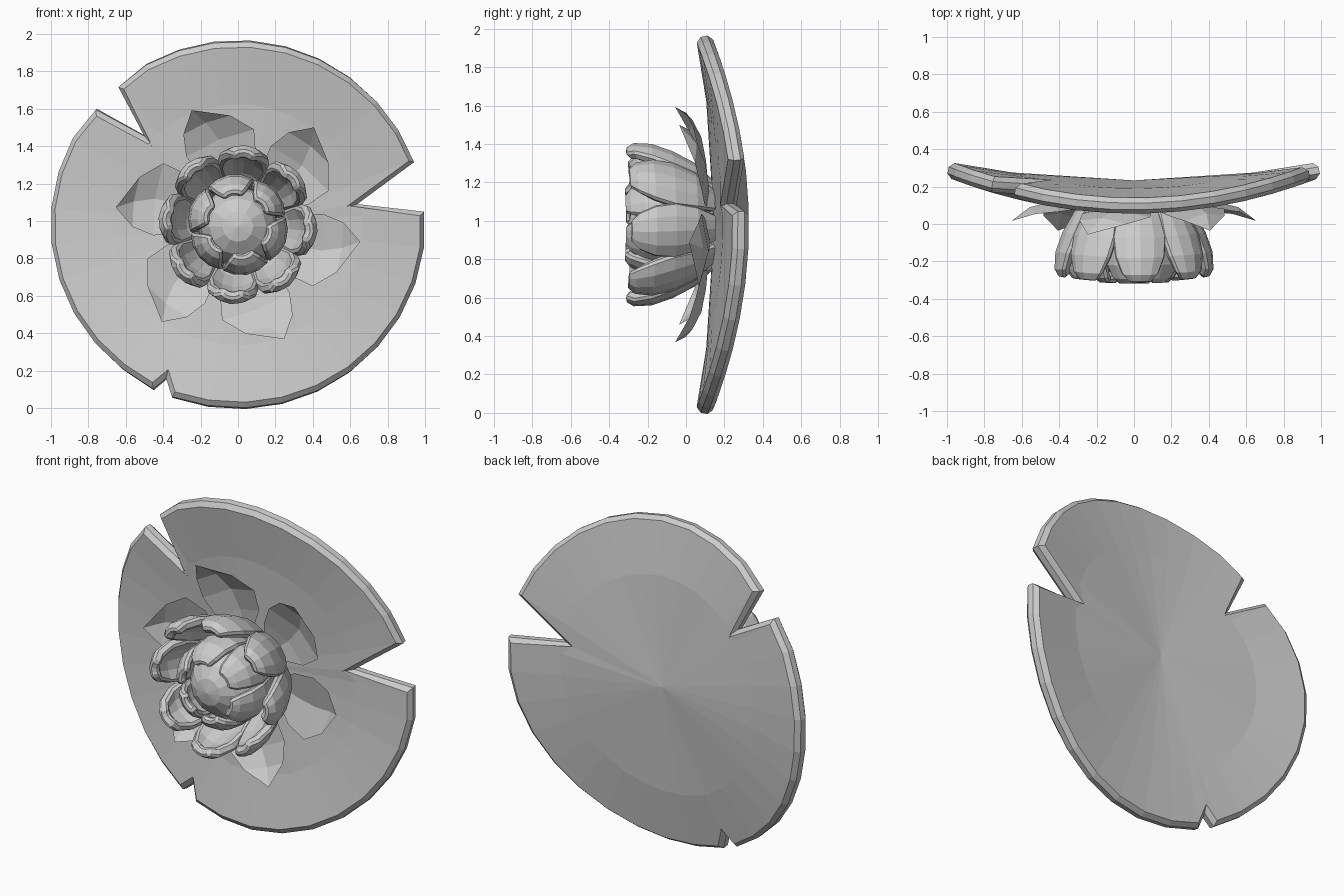
import bpy, bmesh, math
from mathutils import Vector

if "Cube" in bpy.data.objects:
    bpy.data.objects.remove(bpy.data.objects["Cube"])

CZ = 0.98  # height of the flower axis


def saddle(x, y, z):
    """Bend everything the way the pad warps: sides back, top and bottom forward."""
    return Vector((x, y + 0.1 * (x * x - z * z), z + CZ))


def make_object(name, bm):
    mesh = bpy.data.meshes.new(name)
    bm.to_mesh(mesh)
    bm.free()
    ob = bpy.data.objects.new(name, mesh)
    bpy.context.collection.objects.link(ob)
    return ob


def petal(name, angle, rows, cup, cols, thickness=0.0):
    """Petal from rows of (radius, y, width, sideways shift) around the flower axis."""
    a = math.radians(angle)
    bm = bmesh.new()
    grid = []
    for r, y, w, shift in rows:
        line = []
        for i in range(cols + 1):
            s = 2 * i / cols - 1
            t = shift + s * w / 2
            rr = r - cup[0] * s * s * w
            yy = y - cup[1] * s * s * w
            x = rr * math.cos(a) - t * math.sin(a)
            z = rr * math.sin(a) + t * math.cos(a)
            line.append(bm.verts.new(saddle(x, yy, z)))
        grid.append(line)
    for p, q in zip(grid, grid[1:]):
        for i in range(cols):
            bm.faces.new((p[i], p[i + 1], q[i + 1], q[i]))
    bmesh.ops.remove_doubles(bm, verts=bm.verts, dist=1e-4)
    ob = make_object(name, bm)
    if thickness:
        m = ob.modifiers.new("thickness", 'SOLIDIFY')
        m.thickness = thickness
        m.offset = 0
        b = ob.modifiers.new("soft_rim", 'BEVEL')
        b.width = 0.013
        b.segments = 1
        b.limit_method = 'ANGLE'
        b.angle_limit = math.radians(50)
    return ob


# Pad: outline in polar form, with three V notches given as (start, apex, end)
notches = [((4.1, .985), (10, .64), (20, .99)),
           ((130.4, .975), (136, .69), (140.4, .975)),
           ((243.2, .995), (245.4, .913), (249.4, .993))]
outline = []
for k, notch in enumerate(notches):
    outline += notch
    start = notch[2][0]
    end = notches[(k + 1) % 3][0][0] + (360 if k == 2 else 0)
    n = round((end - start) / 11.5)
    for i in range(1, n):
        outline.append((start + (end - start) * i / n, 0.99))

bm = bmesh.new()
layers = []
for side in (-1, 1):
    def pad_vert(r, deg):
        x = r * math.cos(math.radians(deg)) * 1.008
        z = r * math.sin(math.radians(deg)) * 0.993
        n = Vector((-0.2 * x, 1, 0.2 * z)).normalized()
        return bm.verts.new(saddle(x, 0.19, z) + n * 0.043 * side)
    centre = pad_vert(0, 0)
    inner = [pad_vert(min(0.655, r * 0.93), d) for d, r in outline]
    outer = [pad_vert(r, d) for d, r in outline]
    count = len(outline)
    for i in range(count):
        j = (i + 1) % count
        bm.faces.new((centre, inner[i], inner[j]))
        bm.faces.new((inner[i], outer[i], outer[j], inner[j]))
    layers.append(outer)
for i in range(count):
    j = (i + 1) % count
    bm.faces.new((layers[0][i], layers[0][j], layers[1][j], layers[1][i]))
bmesh.ops.recalc_face_normals(bm, faces=bm.faces)
rim = [bm.edges.get((l[i], l[(i + 1) % count])) for l in layers for i in range(count)]
bmesh.ops.bevel(bm, geom=rim, offset=0.025, segments=1, affect='EDGES', profile=0.5)
make_object("lily_pad", bm)

# Thin leaves spread on the pad
leaf_rows = [(.20, .12, .12, -.04), (.33, .115, .32, -.07), (.46, .10, .39, -.075),
             (.57, .06, .27, -.045), (.66, -.025, 0, 0)]
for k in range(6):
    petal(f"leaf_{k + 1}", 52 + 60 * k, leaf_rows, (0.05, 0.1), 2)

# Outer ring of thick petals
outer_rows = [(.20, .14, .12, 0), (.30, .04, .22, 0), (.36, -.07, .27, 0),
              (.395, -.17, .25, 0), (.40, -.25, .18, 0), (.375, -.29, .09, 0)]
for k in range(8):
    petal(f"outer_petal_{k + 1}", -5 + 45 * k, outer_rows, (0.2, 0), 4, 0.055)

# Inner ring of petals closing over the core
inner_rows = [(.15, .10, .12, 0), (.22, -.02, .22, 0), (.25, -.12, .24, 0),
              (.24, -.21, .21, 0), (.205, -.275, .16, 0), (.165, -.305, .09, 0)]
for k in range(6):
    petal(f"inner_petal_{k + 1}", -20 + 60 * k, inner_rows, (0.2, 0), 4, 0.045)

# Round core
bm = bmesh.new()
bmesh.ops.create_uvsphere(bm, u_segments=12, v_segments=8, radius=0.215)
for v in bm.verts:
    v.co = Vector((v.co.x, -v.co.z - 0.09, v.co.y + CZ - 0.01))
bmesh.ops.recalc_face_normals(bm, faces=bm.faces)
make_object("flower_core", bm)
